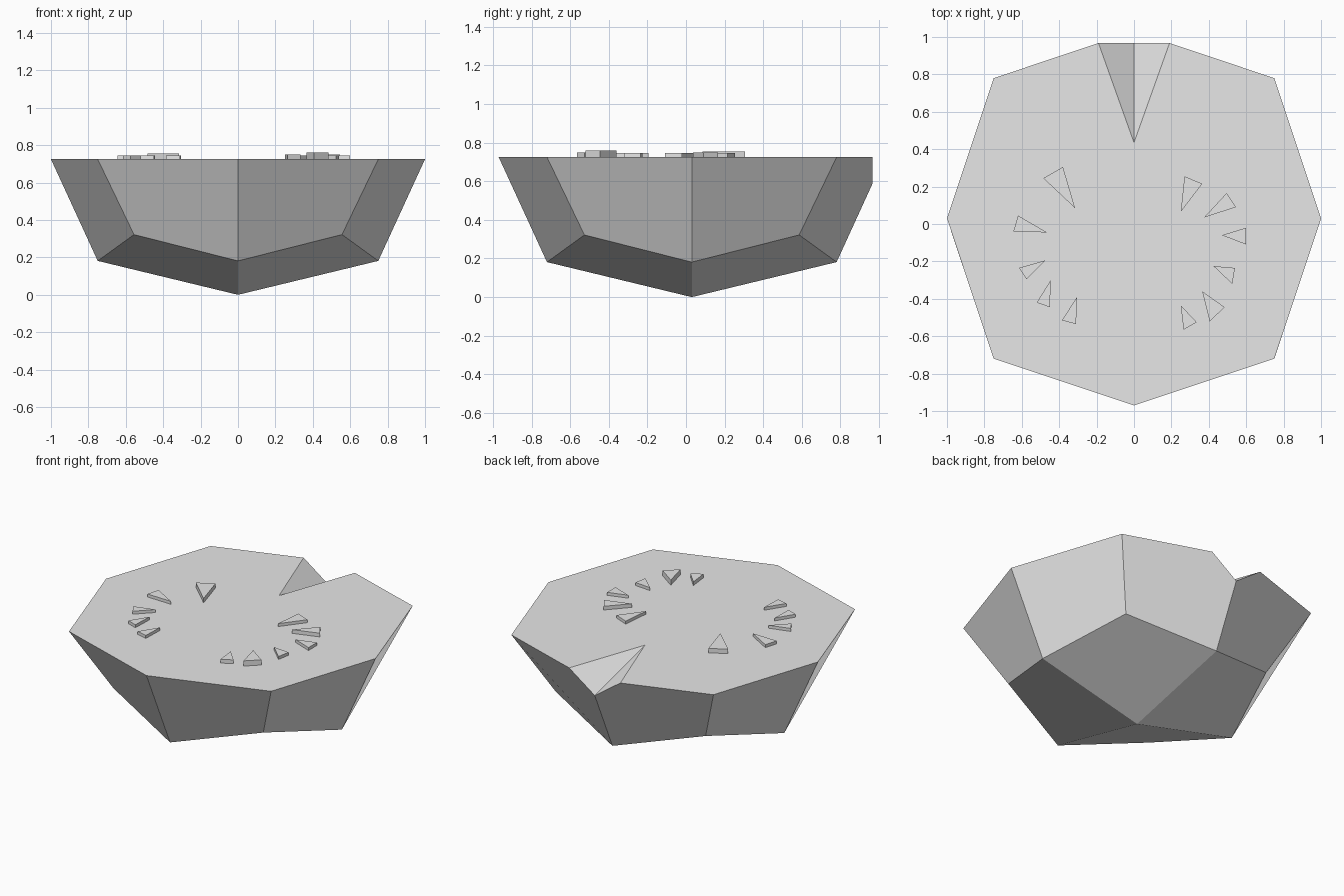
import bpy
import bmesh

cube = bpy.data.objects.get("Cube")
if cube:
    bpy.data.objects.remove(cube, do_unlink=True)

stone = bpy.data.materials.new("light_grey")
stone.use_nodes = True
stone.diffuse_color = (0.8, 0.8, 0.8, 1)
stone.node_tree.nodes["Principled BSDF"].inputs["Base Color"].default_value = (0.8, 0.8, 0.8, 1)

TOP = 0.725   # height of the flat deck
CY = 0.03     # centre of the bowl in y


def make_object(name, faces):
    """Build a closed flat-shaded mesh from faces given as corner points."""
    bm = bmesh.new()
    for pts in faces:
        bm.faces.new([bm.verts.new(p) for p in pts])
    bmesh.ops.remove_doubles(bm, verts=bm.verts, dist=0.0005)
    bmesh.ops.recalc_face_normals(bm, faces=bm.faces)
    mesh = bpy.data.meshes.new(name)
    bm.to_mesh(mesh)
    bm.free()
    mesh.materials.append(stone)
    obj = bpy.data.objects.new(name, mesh)
    bpy.context.collection.objects.link(obj)
    return obj


def dome(x, y, z):
    """Point of the unit half ball, squashed to the bowl height."""
    return (x, y + CY, TOP * (1 - z))


# Faceted bowl with a wedge notch at the back
E, C = 0.75, 0.556
apex, floor_end = (0, 0.435, TOP), (0, 0.967, 0.59)
faces = []
for sx in (1, -1):
    lip = (sx * 0.19, 0.967, TOP)
    for sy in (1, -1):
        corner, rim = dome(sx * C, sy * C, C), dome(sx * E, sy * E, 0)
        low_x, low_y = dome(sx * E, 0, E), dome(0, sy * E, E)
        faces.append([dome(0, 0, 1), low_x, corner, low_y])
        faces.append([low_x, dome(sx, 0, 0), rim, corner])
        end = [lip, floor_end] if sy > 0 else [dome(0, -1, 0)]
        faces.append([corner, rim] + end + [low_y])
    faces.append([apex, lip, floor_end])

# Flat deck
half = [(0.19, 0.967, TOP), dome(E, E, 0), dome(1, 0, 0), dome(E, -E, 0)]
other = [(-x, y, z) for x, y, z in reversed(half)]
faces.append([apex] + half + [dome(0, -1, 0)] + other)
make_object("bowl", faces)

# Raised wedges around the deck: three corners and a height
wedges = [
    ((-.485, .245), (-.38, .305), (-.315, .085), .03),
    ((-.62, .045), (-.645, -.04), (-.465, -.045), .02),
    ((-.615, -.235), (-.575, -.295), (-.475, -.195), .02),
    ((-.445, -.30), (-.52, -.42), (-.45, -.445), .02),
    ((-.305, -.39), (-.385, -.515), (-.31, -.535), .02),
    ((.27, .255), (.365, .215), (.25, .065), .02),
    ((.495, .165), (.545, .09), (.375, .035), .025),
    ((.60, -.02), (.60, -.11), (.47, -.06), .02),
    ((.425, -.225), (.54, -.235), (.525, -.32), .02),
    ((.365, -.36), (.485, -.445), (.405, -.52), .035),
    ((.25, -.435), (.335, -.525), (.265, -.565), .025),
]
for i, (*tri, height) in enumerate(wedges):
    base = [(x, y, TOP) for x, y in tri]
    top = [(x, y, TOP + height) for x, y in tri]
    sides = [[base[k - 1], base[k], top[k], top[k - 1]] for k in range(3)]
    make_object(f"wedge_{i + 1}", [base, top] + sides)
